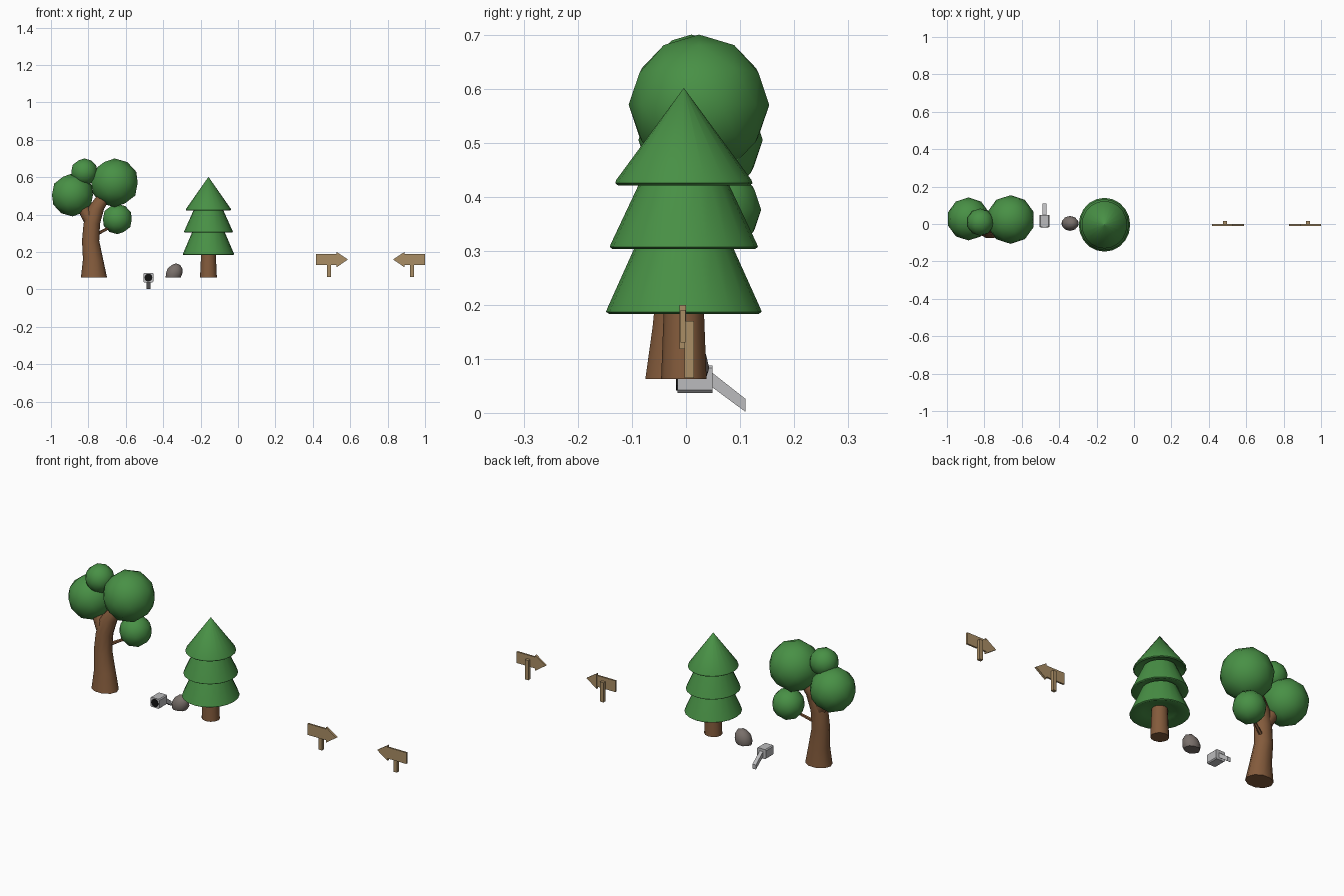
import bpy, bmesh, math
from mathutils import Vector, Matrix

if "Cube" in bpy.data.objects:
    bpy.data.objects.remove(bpy.data.objects["Cube"])


def mat(name, rgb):
    m = bpy.data.materials.new(name)
    m.diffuse_color = (*rgb, 1)
    m.use_nodes = True
    m.node_tree.nodes["Principled BSDF"].inputs["Base Color"].default_value = m.diffuse_color
    return m


GREEN = mat("leaf green", (0.065, 0.28, 0.06))
BROWN = mat("bark brown", (0.23, 0.105, 0.045))
STONE = mat("stone grey", (0.19, 0.16, 0.145))
TAN = mat("sign wood", (0.40, 0.27, 0.13))
METAL = mat("light metal", (0.50, 0.50, 0.51))
BLACK = mat("lens black", (0.006, 0.006, 0.006))


def finish(name, bm, material, smooth=None):
    bmesh.ops.recalc_face_normals(bm, faces=bm.faces)
    me = bpy.data.meshes.new(name)
    bm.to_mesh(me)
    bm.free()
    me.materials.append(material)
    ob = bpy.data.objects.new(name, me)
    bpy.context.collection.objects.link(ob)
    if smooth:
        bpy.ops.object.select_all(action='DESELECT')
        ob.select_set(True)
        bpy.context.view_layer.objects.active = ob
        bpy.ops.object.shade_smooth_by_angle(angle=math.radians(smooth))
    return ob


def loft(name, rings, sides, material, smooth=50):
    """Stack of horizontal elliptical rings (x, y, z, rx, ry), capped."""
    bm = bmesh.new()
    loops = []
    for x, y, z, rx, ry in rings:
        loops.append([bm.verts.new((x + rx * math.cos(2 * math.pi * i / sides),
                                    y + ry * math.sin(2 * math.pi * i / sides), z))
                      for i in range(sides)])
    for a, b in zip(loops, loops[1:]):
        for i in range(sides):
            j = (i + 1) % sides
            bm.faces.new((a[i], a[j], b[j], b[i]))
    bm.faces.new(loops[0][::-1])
    bm.faces.new(loops[-1])
    return finish(name, bm, material, smooth)


def branch(name, p, q, r1, r2, sides=8):
    p, q = Vector(p), Vector(q)
    d = q - p
    m = Matrix.Translation((p + q) / 2) @ d.to_track_quat('Z', 'Y').to_matrix().to_4x4()
    bm = bmesh.new()
    bmesh.ops.create_cone(bm, cap_ends=True, segments=sides, radius1=r1, radius2=r2,
                          depth=d.length, matrix=m)
    return finish(name, bm, BROWN, 50)


def prism(name, outline, lo, hi, axis, material):
    """Extrude a 2D outline along x (outline = y,z) or y (outline = x,z)."""
    bm = bmesh.new()
    put = (lambda u, v, t: (t, u, v)) if axis == 'x' else (lambda u, v, t: (u, t, v))
    a = [bm.verts.new(put(u, v, lo)) for u, v in outline]
    b = [bm.verts.new(put(u, v, hi)) for u, v in outline]
    n = len(a)
    bm.faces.new(a)
    bm.faces.new(b[::-1])
    for i in range(n):
        bm.faces.new((a[i], a[(i + 1) % n], b[(i + 1) % n], b[i]))
    return finish(name, bm, material)


def rect(u0, u1, v0, v1):
    return [(u0, v0), (u1, v0), (u1, v1), (u0, v1)]


# Round tree: bent trunk, branches, leaf balls
loft("round_tree_trunk", [
    (-0.77, -0.02, 0.063, 0.070, 0.058),
    (-0.775, -0.016, 0.16, 0.054, 0.048),
    (-0.788, -0.012, 0.26, 0.046, 0.042),
    (-0.782, -0.008, 0.35, 0.044, 0.040),
    (-0.762, 0.0, 0.43, 0.046, 0.038),
    (-0.722, 0.012, 0.49, 0.040, 0.034),
    (-0.69, 0.022, 0.54, 0.030, 0.028)], 10, BROWN)
branch("round_tree_left_branch", (-0.79, -0.005, 0.37), (-0.85, 0.01, 0.47), 0.036, 0.028)
branch("round_tree_twig", (-0.775, 0.0, 0.285), (-0.66, 0.05, 0.345), 0.010, 0.006, 6)
for label, c, r in (("left", (-0.885, 0.027, 0.505), 0.115),
                    ("big", (-0.66, 0.024, 0.57), 0.130),
                    ("top", (-0.822, 0.01, 0.627), 0.073),
                    ("low", (-0.645, 0.058, 0.376), 0.081)):
    bm = bmesh.new()
    bmesh.ops.create_icosphere(bm, subdivisions=2, radius=r, matrix=Matrix.Translation(c))
    finish("leaf_ball_" + label, bm, GREEN, 60)

# Pine tree: trunk and three flared tiers
PX, PY = -0.158, -0.004
loft("pine_trunk", [(PX, PY, 0.063, 0.045, 0.042), (PX, PY, 0.22, 0.038, 0.036)], 12, BROWN)
for i, (z0, r, z1, rt) in enumerate(((0.183, 0.144, 0.315, 0.087),
                                     (0.303, 0.137, 0.432, 0.079),
                                     (0.421, 0.127, 0.600, 0.001))):
    prof = [(0.03, z0 + 0.03), (0.08, z0 + 0.02), (r * 0.96, z0),
            (r, z0 + 0.004), (r * 0.985, z0 + 0.010), (rt, z1)]
    loft("pine_tier_%d" % (i + 1), [(PX, PY, z, q * 0.955, q) for q, z in prof], 20, GREEN, 60)

# Rock: squashed ball with a flat bottom and a leaning top
bm = bmesh.new()
bmesh.ops.create_icosphere(bm, subdivisions=2, radius=1)
for v in bm.verts:
    x, y, z = v.co
    z = max(z, -0.35)
    v.co = (-0.342 + 0.046 * x + 0.010 * z, 0.003 + 0.040 * y, 0.083 + 0.056 * z)
bmesh.ops.dissolve_degenerate(bm, dist=1e-5, edges=bm.edges)
finish("rock", bm, STONE, 50)

# Wall lamp: box head, black lens, slanted arm
LX = -0.479
bm = bmesh.new()
bmesh.ops.create_cube(bm, size=1, matrix=Matrix.Translation((LX, 0.0165, 0.0625))
                      @ Matrix.Diagonal((0.054, 0.065, 0.051, 1)))
bmesh.ops.bevel(bm, geom=[e for e in bm.edges if abs(e.verts[0].co.y - e.verts[1].co.y) > 0.01],
                offset=0.005, segments=1, affect='EDGES')
finish("lamp_head", bm, METAL)
lens = [(LX + 0.021 * math.cos(math.pi * k / 6), 0.0625 + 0.021 * math.sin(math.pi * k / 6))
        for k in range(12)]
prism("lamp_lens", lens, -0.0185, -0.015, 'y', BLACK)
prism("lamp_arm", [(0.045, 0.077), (0.11, 0.026), (0.11, 0.002), (0.045, 0.050)],
      LX - 0.010, LX + 0.010, 'x', METAL)

# Two arrow signs, mirrored about their shared middle
MID = 0.7085
for label, s in (("left", 1), ("right", -1)):
    def fx(pts):
        return [(MID + s * (x - MID), z) for x, z in pts]
    prism(label + "_sign_board", fx(rect(0.417, 0.53, 0.130, 0.190)), -0.010, -0.001, 'y', TAN)
    prism(label + "_sign_arrowhead", fx([(0.527, 0.118), (0.588, 0.160), (0.527, 0.200)]),
          -0.012, 0.0, 'y', TAN)
    prism(label + "_sign_post", fx(rect(0.477, 0.497, 0.065, 0.170)), -0.003, 0.015, 'y', TAN)
